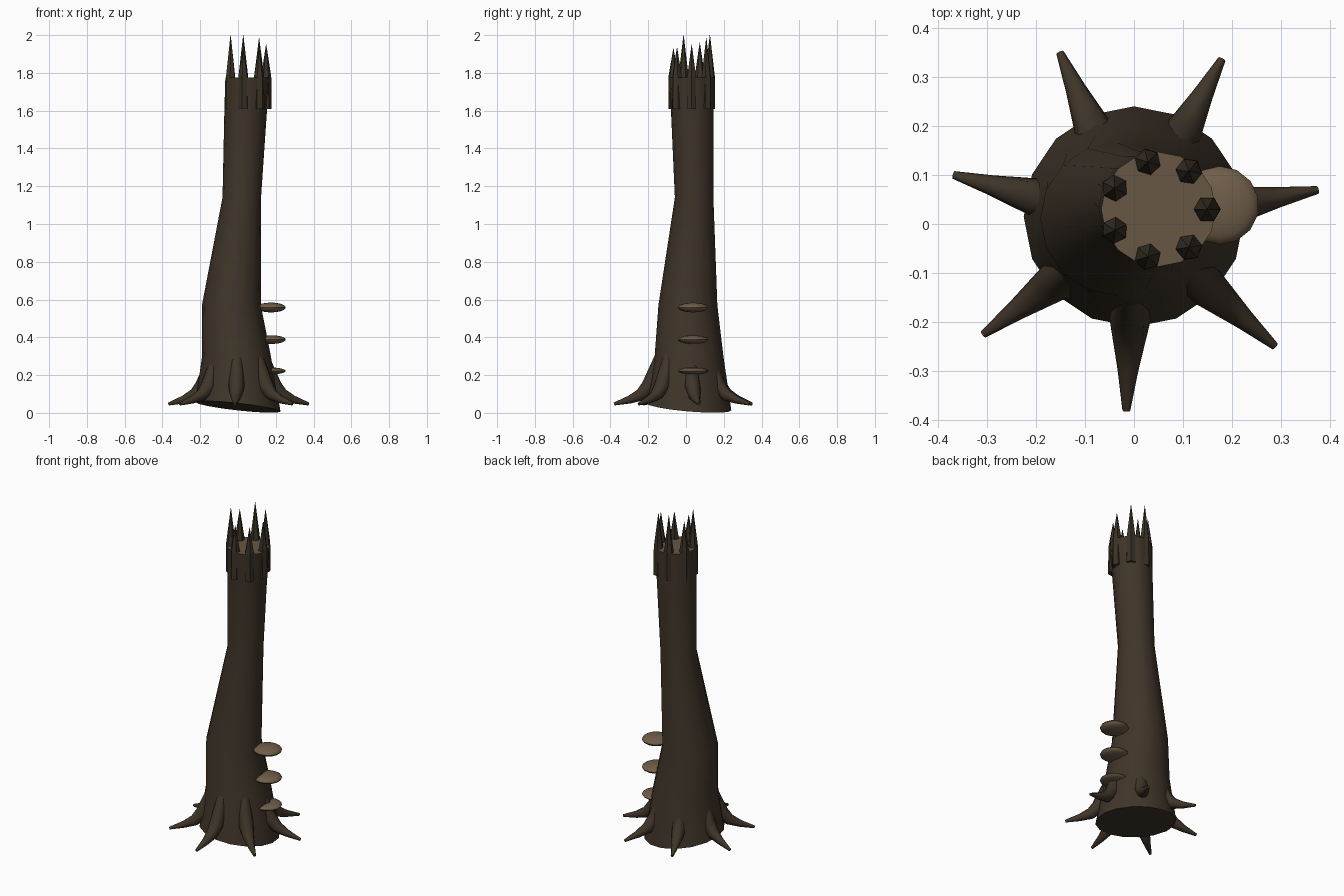
import bpy, bmesh, math
from mathutils import Vector

if "Cube" in bpy.data.objects:
    bpy.data.objects.remove(bpy.data.objects["Cube"])


def mat(name, rgb):
    m = bpy.data.materials.new(name)
    m.diffuse_color = (*rgb, 1)
    m.use_nodes = True
    m.node_tree.nodes["Principled BSDF"].inputs["Base Color"].default_value = m.diffuse_color
    return m


BARK = mat("bark", (0.050, 0.035, 0.022))
SPLINTER = mat("dark splinter wood", (0.040, 0.031, 0.019))
WOOD = mat("pale inner wood", (0.140, 0.095, 0.056))
FUNGUS = mat("bracket fungus", (0.160, 0.110, 0.066))


def finish(bm, name, mats, smooth=True):
    bmesh.ops.recalc_face_normals(bm, faces=bm.faces)
    me = bpy.data.meshes.new(name)
    bm.to_mesh(me)
    bm.free()
    ob = bpy.data.objects.new(name, me)
    bpy.context.collection.objects.link(ob)
    for m in mats:
        me.materials.append(m)
    if smooth:
        bpy.context.view_layer.objects.active = ob
        ob.select_set(True)
        bpy.ops.object.shade_smooth_by_angle(angle=math.radians(50))
        ob.select_set(False)
    return ob


def loft(bm, rings):
    """Skin a list of point rings and cap both ends; returns the end cap."""
    rows = [[bm.verts.new(p) for p in r] for r in rings]
    n = len(rows[0])
    for a, b in zip(rows, rows[1:]):
        for i in range(n):
            j = (i + 1) % n
            bm.faces.new((a[i], a[j], b[j], b[i]))
    bm.faces.new(rows[0][::-1])
    return bm.faces.new(rows[-1])


# Trunk: leaning stack of rings (x, y, z, radius, tilt x, tilt y)
SIDES = 16
levels = [(0.0, 0.015, 0.032, 0.225, -0.11, -0.085),
          (-0.008, 0.016, 0.30, 0.182, 0, 0),
          (-0.035, 0.010, 0.57, 0.156, 0, 0),
          (0.020, 0.043, 1.14, 0.102, 0, 0),
          (0.041, 0.033, 1.61, 0.113, 0, 0),
          (0.050, 0.030, 1.775, 0.117, 0, 0)]
rings = []
for x, y, z, r, tx, ty in levels:
    ring = []
    for i in range(SIDES):
        a = math.tau * i / SIDES
        dx, dy = r * math.cos(a), r * math.sin(a)
        ring.append((x + dx, y + dy, z + tx * dx + ty * dy))
    rings.append(ring)
bm = bmesh.new()
loft(bm, rings).material_index = 1
finish(bm, "trunk", [BARK, WOOD])

# Splinters: hexagonal stakes around the broken top
tips = [1.95, 1.985, 2.0, 1.96, 2.0, 1.93, 1.935]
for k, tip in enumerate(tips):
    a = math.tau * k / 7
    cx, cy = 0.05 + 0.099 * math.cos(a), 0.03 + 0.099 * math.sin(a)
    bm = bmesh.new()
    loft(bm, [[(cx + r * math.cos(a + math.tau * i / 6),
                cy + r * math.sin(a + math.tau * i / 6), z) for i in range(6)]
              for z, r in ((1.61, 0.028), (1.78, 0.027), (tip, 0.0008))])
    finish(bm, f"splinter_{k + 1}", [SPLINTER], smooth=False)

# Roots: tapered tubes curving out of the trunk (distance, height, radius)
path = [(0.135, 0.30, 0.030), (0.165, 0.215, 0.038), (0.195, 0.140, 0.042),
        (0.240, 0.095, 0.033), (0.300, 0.070, 0.021), (0.381, 0.047, 0.008)]
pts = [Vector((d, 0, z)) for d, z, r in path]
for k in range(7):
    a = math.radians(10.5) + math.tau * k / 7
    out, side = Vector((math.cos(a), math.sin(a), 0)), Vector((-math.sin(a), math.cos(a), 0))
    rings = []
    for i, (d, z, r) in enumerate(path):
        t = (pts[min(i + 1, len(pts) - 1)] - pts[max(i - 1, 0)]).normalized()
        up = out * -t.z + Vector((0, 0, t.x))
        c = out * d + Vector((0, 0, z))
        rings.append([c + r * (math.cos(b) * side + math.sin(b) * up)
                      for b in (math.tau * j / 8 for j in range(8))])
    bm = bmesh.new()
    loft(bm, rings)
    finish(bm, f"root_{k + 1}", [BARK])

# Bracket fungi: flattened discs stacked on the right side
for k, (z, h) in enumerate([(0.222, 0.018), (0.388, 0.023), (0.558, 0.026)]):
    bm = bmesh.new()
    bmesh.ops.create_uvsphere(bm, u_segments=14, v_segments=10, radius=1)
    for v in bm.verts:
        v.co = Vector((0.175 + 0.08 * v.co.x, 0.038 + 0.08 * v.co.y, z + h * v.co.z))
    finish(bm, f"bracket_fungus_{k + 1}", [FUNGUS])
